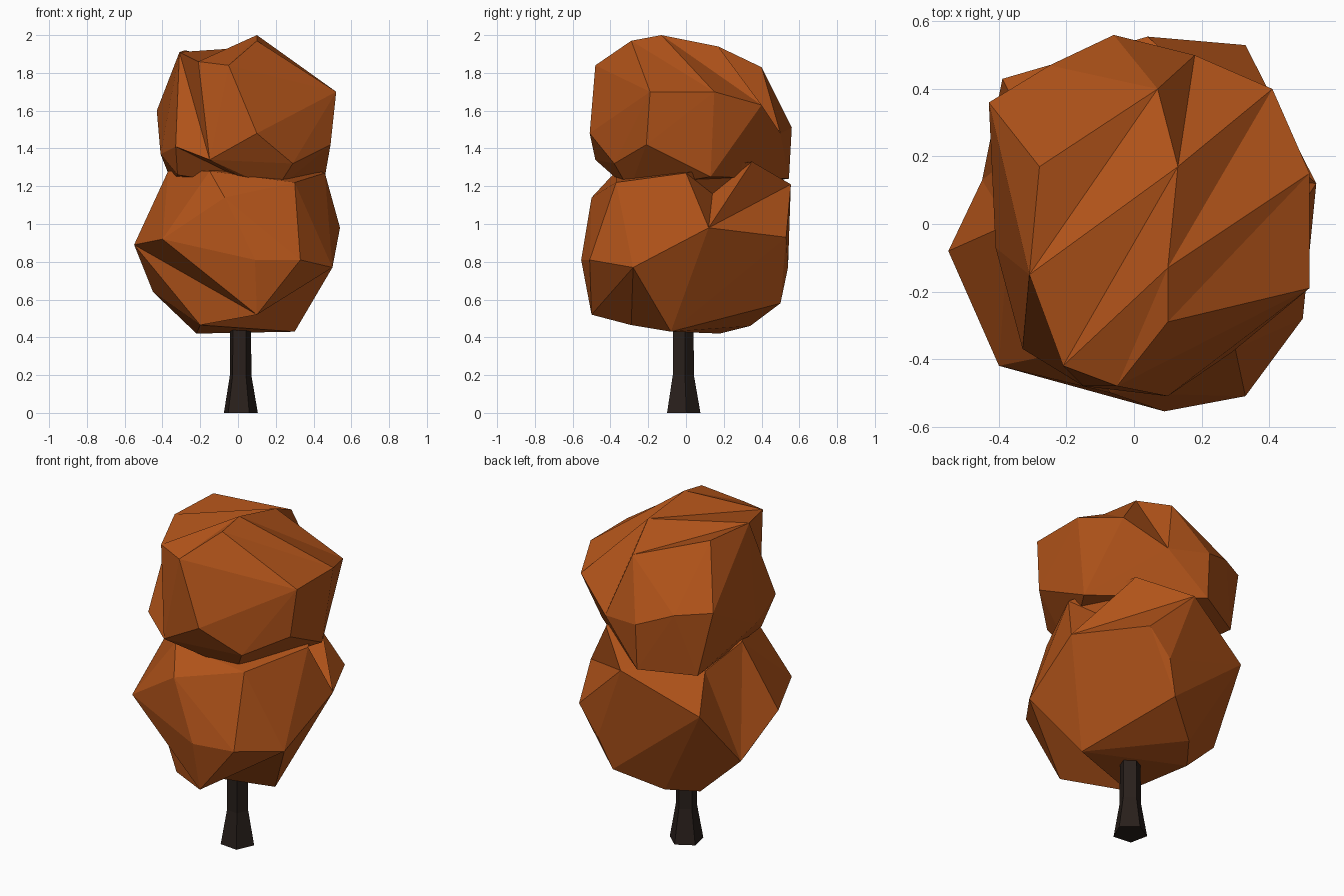
import bpy, bmesh, math
from mathutils import Vector

if "Cube" in bpy.data.objects:
    bpy.data.objects.remove(bpy.data.objects["Cube"])


def material(name, color):
    m = bpy.data.materials.new(name)
    m.diffuse_color = (*color, 1)
    m.use_nodes = True
    m.node_tree.nodes["Principled BSDF"].inputs["Base Color"].default_value = m.diffuse_color
    return m


def finish(bm, name, mat):
    bmesh.ops.recalc_face_normals(bm, faces=bm.faces)
    me = bpy.data.meshes.new(name)
    bm.to_mesh(me)
    bm.free()
    me.materials.append(mat)
    ob = bpy.data.objects.new(name, me)
    bpy.context.collection.objects.link(ob)


def crosses(a, b, p, q):
    """True if arcs a-b and p-q cross, seen from the blob's centre."""
    n, m = a.cross(b), p.cross(q)
    return (n.dot(p) * n.dot(q) < -1e-9 and m.dot(a) * m.dot(b) < -1e-9
            and (a + b).dot(p + q) > 0)


def force_edge(bm, a, b, c):
    """Flip crossing edges until one runs from a to b (makes ridges or valleys)."""
    for _ in range(20):
        for e in bm.edges:
            p, q = (v.co - c for v in e.verts)
            r, s = [next(v.co - c for v in f.verts if v not in e.verts) for f in e.link_faces]
            if crosses(a - c, b - c, p, q) and crosses(r, s, p, q):
                bmesh.utils.edge_rotate(e, True)
                break
        else:
            return


def faceted_blob(name, points, creases, inner, mat):
    """Flat-faced clump: hull of corner points, inner dimples, then forced edges."""
    points = [Vector(p) for p in points]
    c = sum(points, Vector()) / len(points)
    bm = bmesh.new()
    for i, p in enumerate(points):
        if i not in inner:
            bm.verts.new(p)
    res = bmesh.ops.convex_hull(bm, input=bm.verts)
    junk = [g for g in res["geom_interior"] + res["geom_unused"]
            if isinstance(g, bmesh.types.BMVert) and not g.link_faces]
    bmesh.ops.delete(bm, geom=list(set(junk)), context='VERTS')
    bmesh.ops.triangulate(bm, faces=bm.faces)
    bmesh.ops.recalc_face_normals(bm, faces=bm.faces)
    # corners lying inside the hull dimple the face above them
    for p in points:
        if min((v.co - p).length for v in bm.verts) < .001:
            continue
        for f in bm.faces:
            t = [v.co - c for v in f.verts]
            if all(t[k].cross(t[(k + 1) % 3]).dot(p - c) > 0 for k in range(3)):
                bmesh.ops.poke(bm, faces=[f])["verts"][0].co = p
                break
    for a, b in creases:
        force_edge(bm, points[a], points[b], c)
    finish(bm, name, mat)


leaf = material("autumn_leaf", (0.44, 0.087, 0.010))
bark = material("bark", (0.022, 0.014, 0.011))

# Lower foliage: bottom, middle belt, top
faceted_blob("lower_foliage", [
    (-.22, .18, .42), (.30, -.08, .43), (-.20, -.29, .465), (-.10, .34, .46),    # 0-3
    (.10, -.50, .52), (.13, .50, .58), (-.45, .13, .64), (-.55, -.08, .89),      # 4-7
    (-.40, -.42, .92), (.09, -.555, .81), (.33, -.51, .81), (.50, -.28, .77),    # 8-11
    (.54, .12, .98), (.33, .53, .93), (.20, .54, .77), (-.39, .43, 1.0),         # 12-15
    (-.07, -.50, 1.14), (.30, -.37, 1.22), (-.15, -.37, 1.28), (-.37, 0, 1.28),  # 16-19
    (.46, 0, 1.27), (.28, .35, 1.33), (.04, .555, 1.21), (-.30, .25, 1.18),      # 20-23
    (.30, .14, 1.16)],
    [(7, 4), (1, 13), (1, 12), (11, 2), (12, 22), (12, 21), (12, 24), (11, 20),
     (23, 6), (19, 6), (17, 10)], {24}, leaf)

# Upper foliage: bottom, middle belt, top
faceted_blob("upper_foliage", [
    (.20, -.30, 1.18), (.10, -.30, 1.20), (-.32, -.25, 1.26), (.46, .13, 1.25),     # 0-3
    (-.06, .545, 1.24), (-.35, .39, 1.22), (.29, -.38, 1.32), (-.15, -.48, 1.34),   # 4-7
    (-.41, -.07, 1.37), (-.33, -.37, 1.41), (.49, -.21, 1.42), (.10, -.51, 1.48),   # 8-11
    (.18, .50, 1.48), (-.06, .56, 1.51), (-.25, .47, 1.58), (-.43, .36, 1.60),      # 12-15
    (.41, .40, 1.63), (.52, -.19, 1.70), (.52, .15, 1.70), (-.05, -.48, 1.84),      # 16-19
    (-.21, -.42, 1.86), (.07, .40, 1.83), (-.31, -.15, 1.91), (-.28, .17, 1.92),    # 20-23
    (.13, .17, 1.94), (.10, -.29, 1.97), (.10, -.13, 2.0)],
    [(22, 7), (9, 1), (24, 12), (26, 16), (24, 16), (25, 18), (26, 18), (20, 24),
     (20, 26), (22, 24), (22, 21), (19, 26)], {}, leaf)

# Trunk: five-sided post with a flared foot
bm = bmesh.new()
rings = []
for z, r in ((0, .095), (.20, .06), (.60, .058)):
    rings.append([bm.verts.new((.012 + r * math.cos(a), -.018 + r * math.sin(a), z))
                  for a in (math.radians(72 * i + 12) for i in range(5))])
for lo, hi in zip(rings, rings[1:]):
    for i in range(5):
        j = (i + 1) % 5
        bm.faces.new((lo[i], lo[j], hi[j], hi[i]))
bm.faces.new(rings[0])
bm.faces.new(rings[-1])
finish(bm, "trunk", bark)
